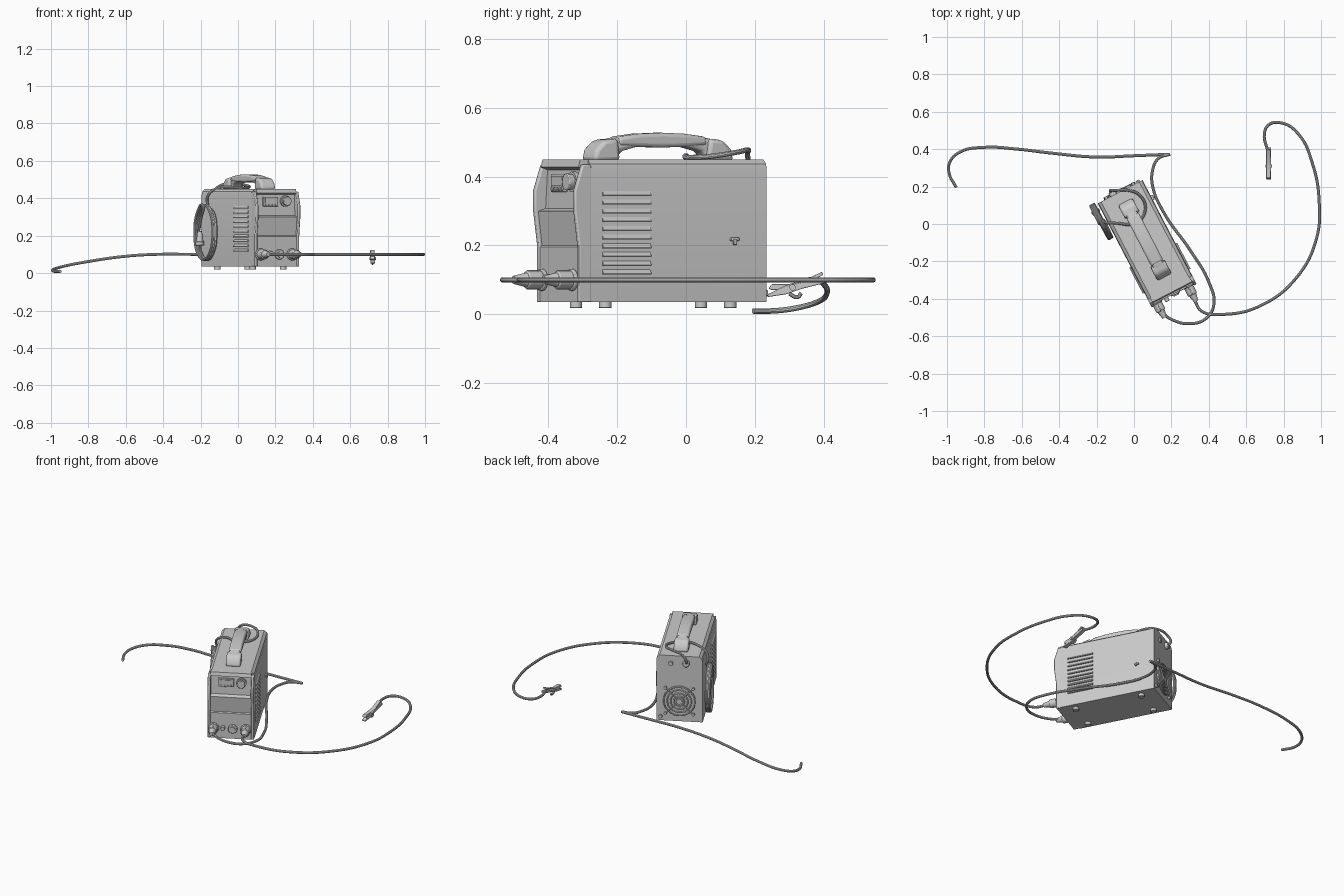
import bpy, bmesh
from math import radians, pi, sin, cos
from mathutils import Matrix, Vector

cube = bpy.data.objects.get("Cube")
if cube:
    bpy.data.objects.remove(cube)

# The machine stands turned on the ground; the cables lie in world space
MACHINE = Matrix.Translation((0.0675, -0.1, 0)) @ Matrix.Rotation(radians(27.5), 4, 'Z')
WORLD = Matrix.Identity(4)
AXES = {'X': Matrix.Rotation(pi / 2, 4, 'Y'), 'Y': Matrix.Rotation(pi / 2, 4, 'X'), 'Z': WORLD}
parts = []


def finish(name, bm, frame=MACHINE, bevel=0, segments=2):
    bmesh.ops.recalc_face_normals(bm, faces=bm.faces)
    mesh = bpy.data.meshes.new(name)
    bm.to_mesh(mesh)
    bm.free()
    ob = bpy.data.objects.new(name, mesh)
    bpy.context.collection.objects.link(ob)
    ob.matrix_world = frame
    if bevel:
        mod = ob.modifiers.new("Bevel", 'BEVEL')
        mod.width, mod.segments = bevel, segments
        mod.angle_limit = radians(35)
    parts.append(ob)
    return ob


def prism(name, profile, start, end, axis='X', frame=MACHINE, bevel=0, segments=2):
    """Extrude a (y, z) profile along X or an (x, z) profile along Y."""
    bm = bmesh.new()
    place = (lambda a, b: (start, a, b)) if axis == 'X' else (lambda a, b: (a, start, b))
    face = bm.faces.new([bm.verts.new(place(*p)) for p in profile])
    moved = bmesh.ops.extrude_face_region(bm, geom=[face])['geom']
    shift = Vector((end - start, 0, 0) if axis == 'X' else (0, end - start, 0))
    bmesh.ops.translate(bm, vec=shift, verts=[v for v in moved if isinstance(v, bmesh.types.BMVert)])
    return finish(name, bm, frame, bevel, segments)


def box(name, centre, size, frame=MACHINE, bevel=0):
    bm = bmesh.new()
    bmesh.ops.create_cube(bm, size=1, matrix=Matrix.Translation(centre) @ Matrix.Diagonal((*size, 1)))
    return finish(name, bm, frame, bevel)


def cylinder(name, centre, r1, depth, axis='Y', r2=None, sides=24, frame=MACHINE, bevel=0):
    bm = bmesh.new()
    bmesh.ops.create_cone(bm, cap_ends=True, segments=sides, radius1=r1,
                          radius2=r1 if r2 is None else r2, depth=depth,
                          matrix=Matrix.Translation(centre) @ AXES[axis])
    return finish(name, bm, frame, bevel)


def tube(name, points, radius, frame=WORLD, closed=False):
    """Sweep a round cable through the points and bake it to a mesh."""
    curve = bpy.data.curves.new(name, 'CURVE')
    curve.dimensions = '3D'
    curve.bevel_depth, curve.bevel_resolution = radius, 3
    curve.resolution_u, curve.use_fill_caps = 8, True
    spline = curve.splines.new('BEZIER')
    spline.bezier_points.add(len(points) - 1)
    for knot, point in zip(spline.bezier_points, points):
        knot.co = point
        knot.handle_left_type = knot.handle_right_type = 'AUTO'
    spline.use_cyclic_u = closed
    temp = bpy.data.objects.new(name + "_path", curve)
    bpy.context.collection.objects.link(temp)
    bpy.context.view_layer.update()
    mesh = bpy.data.meshes.new_from_object(temp.evaluated_get(bpy.context.evaluated_depsgraph_get()))
    bpy.data.objects.remove(temp)
    ob = bpy.data.objects.new(name, mesh)
    bpy.context.collection.objects.link(ob)
    ob.matrix_world = frame
    parts.append(ob)


def ring(name, centre, radius, thickness):
    tube(name, [(centre[0] + radius * cos(i * pi / 4), centre[1], centre[2] + radius * sin(i * pi / 4))
                for i in range(8)], thickness, MACHINE, True)


# Sheet metal shell with rounded upper edges
half = [(.135, .035), (.135, .42), (.131, .437), (.115, .45)]
prism("shell", half + [(-x, z) for x, z in reversed(half)], -.27, .307, 'Y')

# Front bezel: two cheeks and a recessed control panel between them
cheek = [(-.268, .035), (-.307, .035), (-.307, .2), (-.32, .3), (-.32, .36), (-.296, .45), (-.268, .45)]
for side, label in ((1, "left"), (-1, "right")):
    cap = [(y, min(z, .435)) for y, z in cheek]
    prism("bezel_cheek_" + label, cap, side * .118, side * .135, bevel=.004)
panel = [(-.268, .035), (-.304, .035), (-.304, .195), (-.298, .2), (-.31, .3), (-.286, .308),
         (-.28, .42), (-.302, .428), (-.296, .45), (-.268, .45)]
prism("front_panel", panel, -.119, .119)
box("display_frame", (-.03, -.285, .382), (.09, .014, .052), bevel=.003)
box("display_window", (-.03, -.293, .388), (.07, .006, .026))
for i in range(4):
    cylinder("panel_button", (-.06 + i * .02, -.294, .365), .005, .008, sides=12)
cylinder("current_knob_base", (.06, -.288, .385), .03, .012)
cylinder("current_knob", (.06, -.3, .385), .022, .026, r2=.025, bevel=.003)

# Output sockets, plugs and the small controls between them
for x, label in ((-.1, "right"), (.09, "left")):
    cylinder("socket_collar_" + label, (x, -.309, .1), .032, .012, bevel=.003)
    cylinder("plug_body_" + label, (x, -.335, .1), .026, .05, bevel=.004)
    cylinder("plug_sleeve_" + label, (x, -.378, .1), .022, .045, r2=.012)
    for z in (.079, .121):
        box("plug_rib_" + label, (x, -.335, z), (.008, .045, .014), bevel=.002)
cylinder("round_socket", (.012, -.31, .1), .027, .014, bevel=.003)
cylinder("round_socket_core", (.012, -.318, .1), .016, .012)
cylinder("gas_nipple", (-.045, -.315, .105), .012, .03, bevel=.002)

# Slanted louvres on both sides
for side in (-1, 1):
    for i in range(10):
        z = .115 + i * .0255
        fin = [(side * .133, z), (side * .144, z), (side * .144, z + .003), (side * .133, z + .017)]
        prism("side_louvre", fin, -.232, -.075, 'Y')

# Feet
for x in (-.092, .092):
    for y in (-.2, .21):
        cylinder("foot", (x, y, .0275), .018, .019, 'Z', bevel=.002)

# Carrying handle
arch = [(-.225, .447), (-.22, .478), (-.195, .503), (-.15, .513), (-.08, .521)]
inner = [(-.145, .447), (-.135, .473), (-.08, .487)]
handle = arch + [(-y, z) for y, z in reversed(arch)] + [(-y, z) for y, z in inner] + \
    [(y, z) for y, z in reversed(inner)]
prism("handle_arch", [(y + .02, z) for y, z in handle], -.032, .032, bevel=.012, segments=3)
upper = [(-.145, .516), (-.075, .525), (0, .528)]
lower = [(-.145, .49), (-.075, .487), (0, .485)]
grip = upper + [(-y, z) for y, z in reversed(upper[:2])] + [(-y, z) for y, z in lower] + \
    [(y, z) for y, z in reversed(lower[:2])]
prism("handle_grip", [(y + .02, z) for y, z in grip], -.036, .036, bevel=.011, segments=3)
for s, label in ((-1, "front"), (1, "rear")):
    post = [(.23, .446), (.222, .48), (.195, .506), (.15, .512), (.142, .446)]
    prism("handle_post_" + label, [(s * y + .02, z) for y, z in post], -.043, .043, bevel=.012, segments=3)

# Fan guard on the rear
fan = (0, .31, .165)
cylinder("fan_rim", fan, .095, .006, sides=32)
for r in (.03, .05, .07, .09):
    ring("fan_guard_ring", (0, .316, .165), r, .004)
cylinder("fan_hub", (0, .315, .165), .018, .012)
for i in range(4):
    a = i * pi / 2 + pi / 4
    tube("fan_guard_spoke", [(r * cos(a), .315, .165 + r * sin(a)) for r in (.01, .115)], .004, MACHINE)
    cylinder("fan_screw", (.115 * cos(a), .312, .165 + .115 * sin(a)), .009, .014, sides=12)
cylinder("earth_stud", (.11, .312, .062), .012, .014, sides=6)
cylinder("rear_switch", (.05, .31, .4), .014, .014, bevel=.002)
cylinder("cord_gland", (-.04, .314, .408), .02, .026, bevel=.003)

# Small hook on the left side
box("side_hook_plate", (.139, .2, .218), (.012, .026, .01), bevel=.002)
box("side_hook_tip", (.146, .197, .21), (.01, .01, .016), bevel=.002)

# Mains cord: over the top, through the handle, into a coil on the right side
cord = [(-.04, .31, .408), (-.045, .336, .43), (-.02, .325, .465), (.04, .295, .478), (.085, .24, .472),
        (.075, .16, .46), (0, .12, .456), (-.1, .17, .456), (-.15, .2, .42)]
for i in range(25):
    a = pi / 2 + i * pi / 4
    cord.append((-.148 - .0012 * i, .212 + .1 * cos(a), .215 + (.148 - .001 * (i % 7)) * sin(a)))
cord += [(-.175, .235, .3), (-.172, .27, .225)]
tube("mains_cord", cord, .0075, MACHINE)
cylinder("mains_plug", (-.165, .272, .195), .02, .06, 'Z', r2=.012, bevel=.003)
cylinder("mains_plug_face", (-.165, .272, .158), .024, .02, 'Z', bevel=.003)
for y in (.262, .282):
    cylinder("mains_plug_pin", (-.165, y, .136), .004, .03, 'Z', sides=10)

# Welding lead from the right plug, doubling back behind the machine
lead = [(.15, -.475), (.2, -.51), (.3, -.533), (.385, -.505), (.427, -.43), (.4, -.31), (.3, -.14),
        (.16, .06), (.1, .2), (.1, .29), (.13, .35), (.193, .373)]
tube("welding_lead", [(x, y, .1) for x, y in lead], .008)
tube("welding_lead_tail", [(.193, .373, .1), (0, .365, .1), (-.2, .358, .1), (-.45, .38, .1), (-.62, .4, .088),
                           (-.8, .41, .062), (-.93, .385, .037), (-.985, .33, .02), (-.988, .27, .011),
                           (-.95, .195, .009)], .008)

# Return lead from the left plug to the clamp
back = [(.325, -.41), (.36, -.465), (.48, -.483), (.68, -.435), (.87, -.285), (.975, -.08), (.99, .12),
        (.955, .32), (.88, .48), (.79, .54), (.72, .53), (.697, .48), (.715, .39)]
tube("return_lead", [(x, y, .1) for x, y in back], .008)

# Spring clamp: two crossing levers, pivot and spring
long_arm = [(.24, .075), (.25, .088), (.3, .088), (.345, .1), (.395, .123), (.4, .115), (.345, .085),
            (.3, .072), (.25, .07)]
short_arm = [(.237, .05), (.237, .058), (.29, .083), (.34, .094), (.41, .106), (.41, .092), (.34, .075),
             (.29, .058)]
prism("clamp_upper_lever", long_arm, .707, .731, frame=WORLD, bevel=.002)
prism("clamp_lower_lever", short_arm, .709, .733, frame=WORLD, bevel=.002)
cylinder("clamp_pivot", (.72, .31, .078), .009, .036, 'X', sides=16, frame=WORLD)
tube("clamp_spring", [(.72, .3, .06), (.72, .325, .05), (.72, .335, .062)], .006)

# Smooth the round parts, keep the folds sharp
bpy.ops.object.select_all(action='DESELECT')
for ob in parts:
    ob.select_set(True)
bpy.context.view_layer.objects.active = parts[0]
bpy.ops.object.shade_smooth_by_angle(angle=radians(35))
